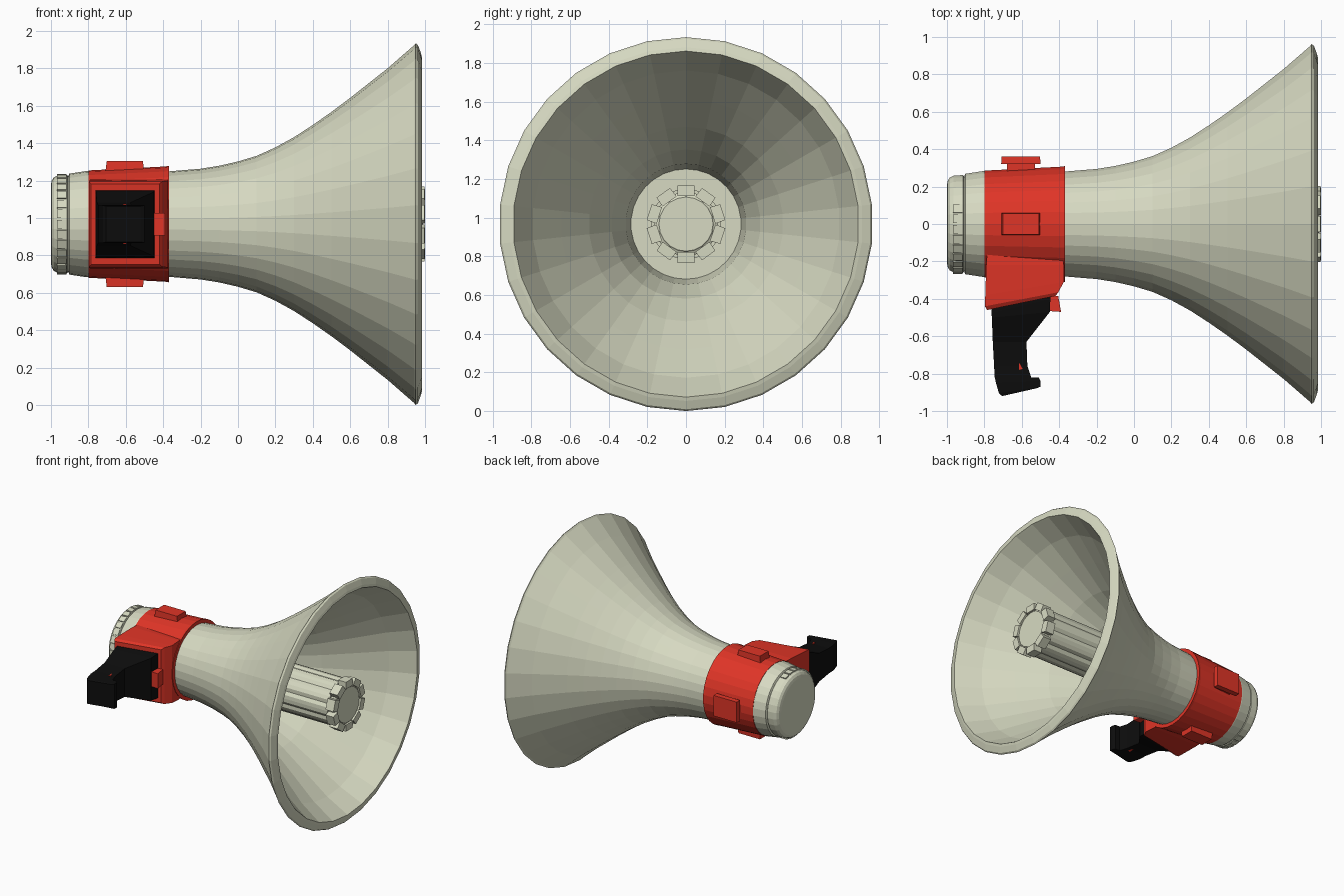
import bpy, bmesh
from math import sin, cos, pi, radians
from mathutils import Matrix, Vector

cube = bpy.data.objects.get("Cube")
if cube:
    bpy.data.objects.remove(cube, do_unlink=True)

AXIS = 0.967   # height of the horn's axis
SIDES = 30


def material(name, rgb):
    m = bpy.data.materials.new(name)
    m.use_nodes = True
    m.diffuse_color = (*rgb, 1)
    bsdf = next(n for n in m.node_tree.nodes if n.type == 'BSDF_PRINCIPLED')
    bsdf.inputs["Base Color"].default_value = (*rgb, 1)
    return m


cream = material("cream", (0.68, 0.70, 0.54))
red = material("red", (0.74, 0.035, 0.02))
black = material("black", (0.004, 0.004, 0.004))


def finish(name, bm, mat):
    bmesh.ops.recalc_face_normals(bm, faces=bm.faces)
    mesh = bpy.data.meshes.new(name)
    bm.to_mesh(mesh)
    bm.free()
    mesh.materials.append(mat)
    ob = bpy.data.objects.new(name, mesh)
    ob.location.z = AXIS
    bpy.context.collection.objects.link(ob)
    return ob


def loft(name, rings, mat, closed=False):
    """Skin a series of rings of points, capping both ends unless closed."""
    bm = bmesh.new()
    loops = [[bm.verts.new(p) for p in ring] for ring in rings]
    pairs = list(zip(loops, loops[1:]))
    if closed:
        pairs.append((loops[-1], loops[0]))
    else:
        bm.faces.new(loops[0])
        bm.faces.new(loops[-1])
    for a, b in pairs:
        for i in range(len(a)):
            j = (i + 1) % len(a)
            bm.faces.new((a[i], a[j], b[j], b[i]))
    return finish(name, bm, mat)


def ring(x, r, sides=SIDES, ripple=0):
    pts = []
    for i in range(sides):
        a = 2 * pi * i / sides
        rr = r - ripple * (i % 4 == 0)
        pts.append((x, -rr * sin(a), rr * cos(a)))
    return pts


def lathe(name, profile, mat, closed=False, sides=SIDES):
    return loft(name, [ring(x, r, sides) for x, r in profile], mat, closed)


def radial_boxes(name, x0, x1, r0, r1, width, angles, mat, taper=1.0):
    """Boxes standing out from the axis; angle 0 is up, 90 is the front."""
    bm = bmesh.new()
    for a in angles:
        new = bmesh.ops.create_cube(bm, size=1)["verts"]
        for v in new:
            s = taper if v.co.z > 0 else 1
            v.co = Vector(((x0 + x1) / 2 + v.co.x * (x1 - x0) * s,
                           v.co.y * width * s,
                           (r0 + r1) / 2 + v.co.z * (r1 - r0)))
        bmesh.ops.rotate(bm, verts=new, matrix=Matrix.Rotation(radians(a), 3, 'X'))
    return finish(name, bm, mat)


def grip_rings(sections):
    """Rectangles across the grip: left x, y, right x, y, half height."""
    return [[(xl, yl, -h), (xr, yr, -h), (xr, yr, h), (xl, yl, h)]
            for xl, yl, xr, yr, h in sections]


# Flared horn: outside, rolled rim, inside and the floor of the throat
lathe("horn", [
    (-0.6, 0.27), (-0.37, 0.282), (-0.2, 0.296), (-0.1, 0.312), (0, 0.335),
    (0.1, 0.365), (0.2, 0.41), (0.3, 0.465), (0.4, 0.53), (0.5, 0.6),
    (0.6, 0.675), (0.8, 0.833), (0.94, 0.955), (0.95, 0.967), (0.962, 0.958),
    (0.978, 0.915), (0.983, 0.895), (0.965, 0.885),
    (0.8, 0.795), (0.6, 0.648), (0.4, 0.503), (0.2, 0.386), (0, 0.312),
    (-0.2, 0.285)], cream)

# Sound driver inside the horn, grooved, with a toothed tip
loft("driver_body", [ring(-0.22, 0.182, 40, 0.012), ring(0.93, 0.182, 40, 0.012)], cream)
lathe("driver_tip", [(0.92, 0.165), (0.975, 0.165), (0.985, 0.145), (0.99, 0.14)],
      cream, sides=20)
radial_boxes("driver_teeth", 0.925, 1.0, 0.145, 0.2, 0.09,
             [36 * k for k in range(10)], cream, 0.95)

# Rear body and end cap with its ribs
lathe("rear_cap", [
    (-0.75, 0.285), (-0.81, 0.284), (-0.902, 0.27), (-0.908, 0.255),
    (-0.914, 0.263), (-0.965, 0.26), (-0.985, 0.25), (-0.996, 0.232),
    (-1.0, 0.21)], cream)
radial_boxes("cap_ribs", -0.967, -0.917, 0.24, 0.268, 0.045,
             [12 * k + 6 for k in range(-2, 17)], cream)

# Red collar with raised pads
lathe("collar", [(-0.8, 0.265), (-0.8, 0.287), (-0.39, 0.308), (-0.37, 0.311),
                 (-0.37, 0.265)], red, True)
radial_boxes("collar_pads", -0.71, -0.5, 0.27, 0.337, 0.12, [0, 180], red, 0.92)
radial_boxes("rear_pad_base", -0.68, -0.53, 0.27, 0.325, 0.13, [-90], red)
radial_boxes("rear_pad", -0.71, -0.5, 0.322, 0.362, 0.17, [-90], red, 0.98)

# Red grip housing
loft("grip_housing", grip_rings([
    (-0.785, -0.15, -0.385, -0.15, 0.235),
    (-0.79, -0.22, -0.375, -0.22, 0.238),
    (-0.795, -0.38, -0.375, -0.31, 0.232),
    (-0.797, -0.44, -0.405, -0.365, 0.228),
    (-0.785, -0.46, -0.42, -0.385, 0.215)]), red)

# Black pistol grip, flared at the housing, with a hooked foot
loft("grip", grip_rings([
    (-0.765, -0.42, -0.44, -0.35, 0.182),
    (-0.762, -0.475, -0.447, -0.4, 0.18),
    (-0.76, -0.5, -0.45, -0.47, 0.172),
    (-0.755, -0.63, -0.575, -0.63, 0.115),
    (-0.748, -0.76, -0.57, -0.76, 0.102),
    (-0.745, -0.82, -0.55, -0.82, 0.102),
    (-0.742, -0.83, -0.51, -0.82, 0.102),
    (-0.738, -0.85, -0.5, -0.84, 0.102),
    (-0.722, -0.905, -0.5, -0.87, 0.1),
    (-0.705, -0.92, -0.52, -0.878, 0.095)]), black)

# Trigger, and the small red mark on each side of the grip
loft("trigger", grip_rings([(-0.47, -0.38, -0.405, -0.385, 0.06),
                            (-0.46, -0.465, -0.39, -0.47, 0.06)]), red)
for side, name in ((1, "grip_mark_top"), (-1, "grip_mark_bottom")):
    tri = [(-0.615, -0.74), (-0.615, -0.78), (-0.595, -0.775)]
    loft(name, [[(x, y, side * h) for x, y in tri] for h in (0.1, 0.107)], red)
